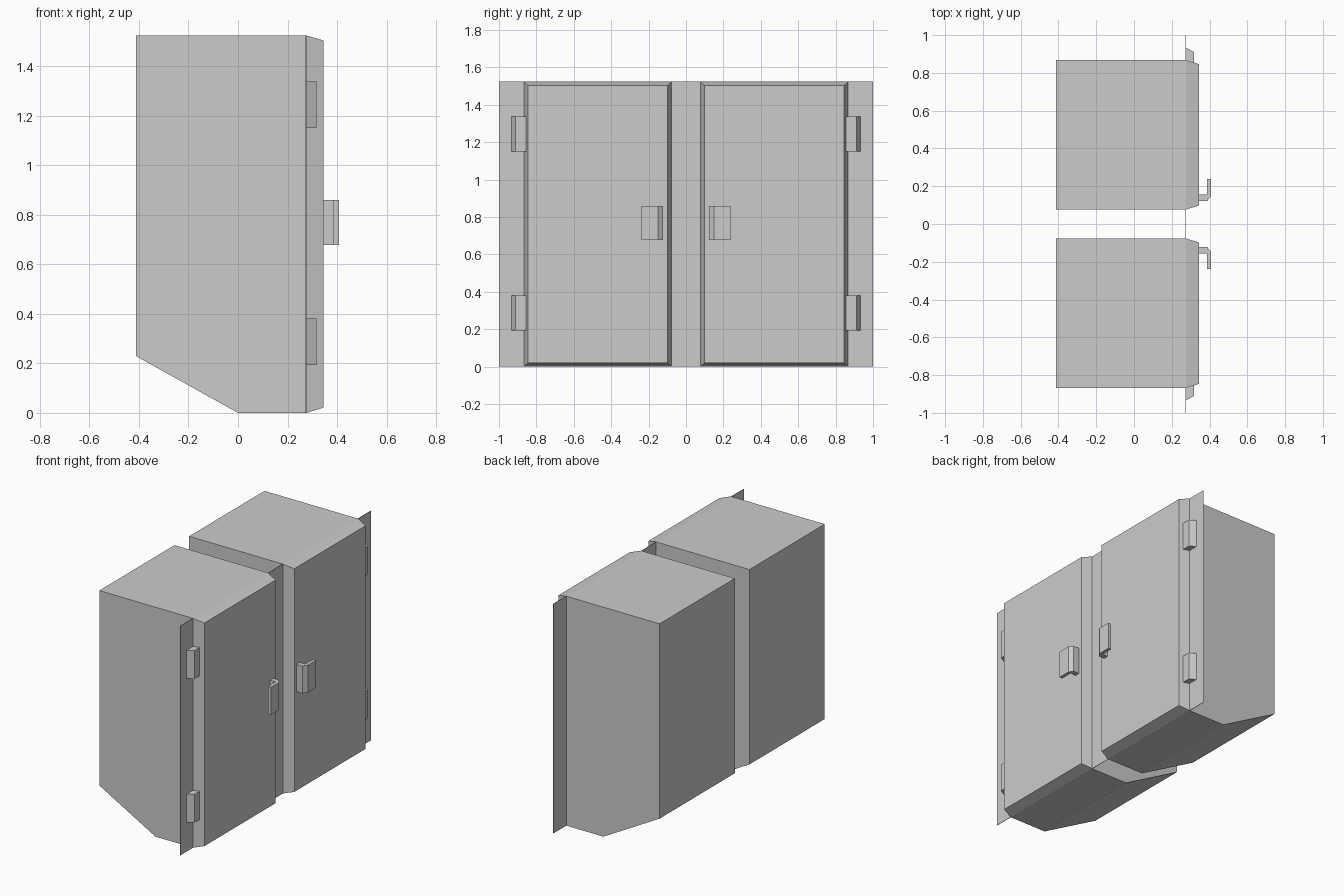
import bpy
import bmesh

cube = bpy.data.objects.get("Cube")
if cube:
    bpy.data.objects.remove(cube, do_unlink=True)

# One painted-metal grey
GREY = (0.6, 0.6, 0.6, 1.0)
metal = bpy.data.materials.new("light_grey_metal")
metal.use_nodes = True
metal.diffuse_color = GREY
metal.node_tree.nodes["Principled BSDF"].inputs["Base Color"].default_value = GREY

TOP = 1.525            # cabinet height
INNER, OUTER = 0.077, 0.867   # cabinet extent in y
BACK, RIM, DOOR = -0.413, 0.276, 0.345   # back wall, frame plane, door face in x
INSET = 0.021          # door bevel


def finish(name, bm):
    bmesh.ops.recalc_face_normals(bm, faces=bm.faces)
    mesh = bpy.data.meshes.new(name)
    bm.to_mesh(mesh)
    bm.free()
    mesh.materials.append(metal)
    obj = bpy.data.objects.new(name, mesh)
    bpy.context.collection.objects.link(obj)
    return obj


def loft(name, rings):
    """Skin matching rings of points and cap both ends."""
    bm = bmesh.new()
    loops = [[bm.verts.new(p) for p in ring] for ring in rings]
    for a, b in zip(loops, loops[1:]):
        for i in range(len(a)):
            j = (i + 1) % len(a)
            bm.faces.new((a[i], a[j], b[j], b[i]))
    bm.faces.new(loops[0])
    bm.faces.new(loops[-1])
    return finish(name, bm)


def extrude_z(name, outline, z0, z1):
    return loft(name, [[(x, y, z) for x, y in outline] for z in (z0, z1)])


def box(name, x0, x1, y0, y1, z0, z1):
    return extrude_z(name, [(x0, y0), (x1, y0), (x1, y1), (x0, y1)], z0, z1)


def rectangle(x, s, inset, bottom):
    y0, y1 = s * (INNER + inset), s * (OUTER - inset)
    z0, z1 = bottom + inset, TOP - inset
    return [(x, y0, z0), (x, y1, z0), (x, y1, z1), (x, y0, z1)]


for side, s in (("front", -1), ("rear", 1)):
    # Cabinet shell with sloping underside
    loft(side + "_cabinet", [rectangle(BACK, s, 0, 0.23),
                             rectangle(0.0, s, 0, 0),
                             rectangle(RIM, s, 0, 0)])
    # Door with bevelled edges
    loft(side + "_door", [rectangle(RIM, s, 0, 0), rectangle(DOOR, s, INSET, 0)])

    # Outer mounting flange
    box(side + "_flange", RIM - 0.003, RIM, s * OUTER, s, 0, TOP)

    # Hinges on the outer edge of the door
    hinge = [(RIM, s * 0.865), (0.317, s * 0.853), (0.317, s * 0.911), (RIM, s * 0.933)]
    for level, z in (("lower", 0.194), ("upper", 1.15)):
        extrude_z(f"{side}_{level}_hinge", hinge, z, z + 0.188)

    # Bent plate handle near the inner edge
    handle = [(DOOR, 0.122), (0.388, 0.122), (0.408, 0.15), (0.408, 0.237),
              (0.386, 0.237), (0.386, 0.155), (DOOR, 0.155)]
    extrude_z(side + "_handle", [(x, s * y) for x, y in handle], 0.678, 0.86)

# Frame strip joining the two cabinets
box("centre_frame_strip", RIM - 0.003, RIM, -INNER, INNER, 0, TOP)
